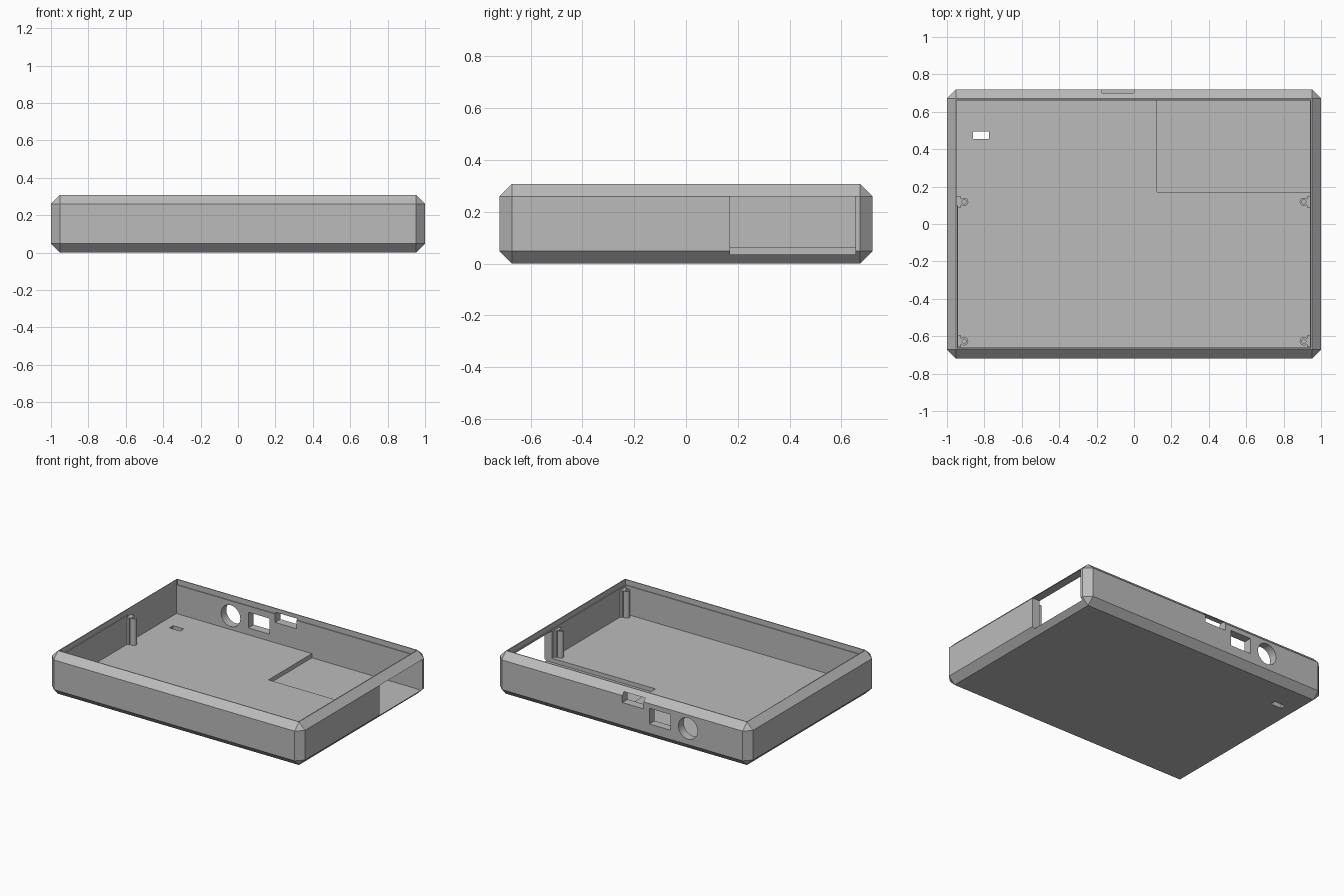
import bpy
import bmesh
from math import pi
from mathutils import Matrix

if "Cube" in bpy.data.objects:
    bpy.data.objects.remove(bpy.data.objects["Cube"])

grey = bpy.data.materials.new("plastic grey")
grey.use_nodes = True
grey.diffuse_color = (0.5, 0.5, 0.5, 1)
grey.node_tree.nodes["Principled BSDF"].inputs["Base Color"].default_value = (0.5, 0.5, 0.5, 1)


def add_object(name, bm):
    mesh = bpy.data.meshes.new(name)
    bm.to_mesh(mesh)
    bm.free()
    mesh.materials.append(grey)
    obj = bpy.data.objects.new(name, mesh)
    bpy.context.collection.objects.link(obj)
    return obj


def box(name, x, y, z, chamfer=0):
    """Box from (low, high) pairs, optionally with all edges chamfered."""
    bm = bmesh.new()
    bmesh.ops.create_cube(bm, size=1)
    for v in bm.verts:
        for axis, (low, high) in enumerate((x, y, z)):
            v.co[axis] = high if v.co[axis] > 0 else low
    if chamfer:
        bmesh.ops.bevel(bm, geom=bm.edges[:], offset=chamfer, segments=1, affect='EDGES')
    return add_object(name, bm)


def cylinder(name, radius, depth, centre, sides=32, turn=0):
    bm = bmesh.new()
    bmesh.ops.create_cone(bm, cap_ends=True, segments=sides, radius1=radius, radius2=radius,
                          depth=depth, matrix=Matrix.Translation(centre) @ Matrix.Rotation(turn, 4, 'X'))
    return add_object(name, bm)


def combine(target, other, operation='DIFFERENCE'):
    """Apply a boolean and discard the helper."""
    mod = target.modifiers.new("boolean", 'BOOLEAN')
    mod.operation = operation
    mod.solver = 'EXACT'
    mod.object = other
    bpy.context.view_layer.objects.active = target
    bpy.ops.object.modifier_apply(modifier=mod.name)
    bpy.data.objects.remove(other)


W, D, H = 1.0, 0.72, 0.308
IN_X, IN_Y, FLOOR, LOW_FLOOR = 0.94, 0.66, 0.065, 0.035

# Chamfered outer shell
case = box("case_shell", (-W, W), (-D, D), (0, H), chamfer=0.048)

# Main cavity and the shallow lip around its mouth
combine(case, box("cavity", (-IN_X, IN_X), (-IN_Y, IN_Y), (FLOOR, 0.5)))
combine(case, box("lip", (-0.945, 0.945), (-0.666, 0.666), (0.27, 0.5)))

# Thin relief in the left inner wall
combine(case, box("wall_relief", (-0.949, -0.9), (0.1, IN_Y), (FLOOR, 0.5)))

# Sunken floor bay and its opening in the side wall
combine(case, box("floor_bay", (0.122, 0.96), (0.17, IN_Y), (LOW_FLOOR, 0.2)))
combine(case, box("side_opening", (0.9, 1.1), (0.17, 0.655), (LOW_FLOOR, 0.26)))

# Connector holes in the back wall
combine(case, box("slot_port", (-0.17, 0), (0.6, 0.8), (0.21, 0.28)))
combine(case, box("square_port", (-0.38, -0.215), (0.6, 0.8), (0.114, 0.226)))
combine(case, cylinder("round_port", 0.076, 0.2, (-0.52, 0.7, 0.163), 48, pi / 2))

# Small slot through the floor
combine(case, box("floor_slot", (-0.86, -0.775), (0.455, 0.495), (-0.1, 0.2)))

# Screw posts, each joined to the wall by a web
TOP = 0.255
for side, label in ((-1, "right"), (1, "left")):
    for y, end in ((-0.627, "front"), (0.118, "back")):
        post = cylinder(f"{label}_{end}_screw_post", 0.022, TOP - 0.055,
                        (side * 0.908, y, (TOP + 0.055) / 2))
        web_x = sorted((side * 0.925, side * 0.948))
        combine(post, box("web", web_x, (y - 0.03, y + 0.03), (0.055, TOP)), 'UNION')
        combine(post, cylinder("bore", 0.011, 0.4, (side * 0.908, y, 0.27), 20))
